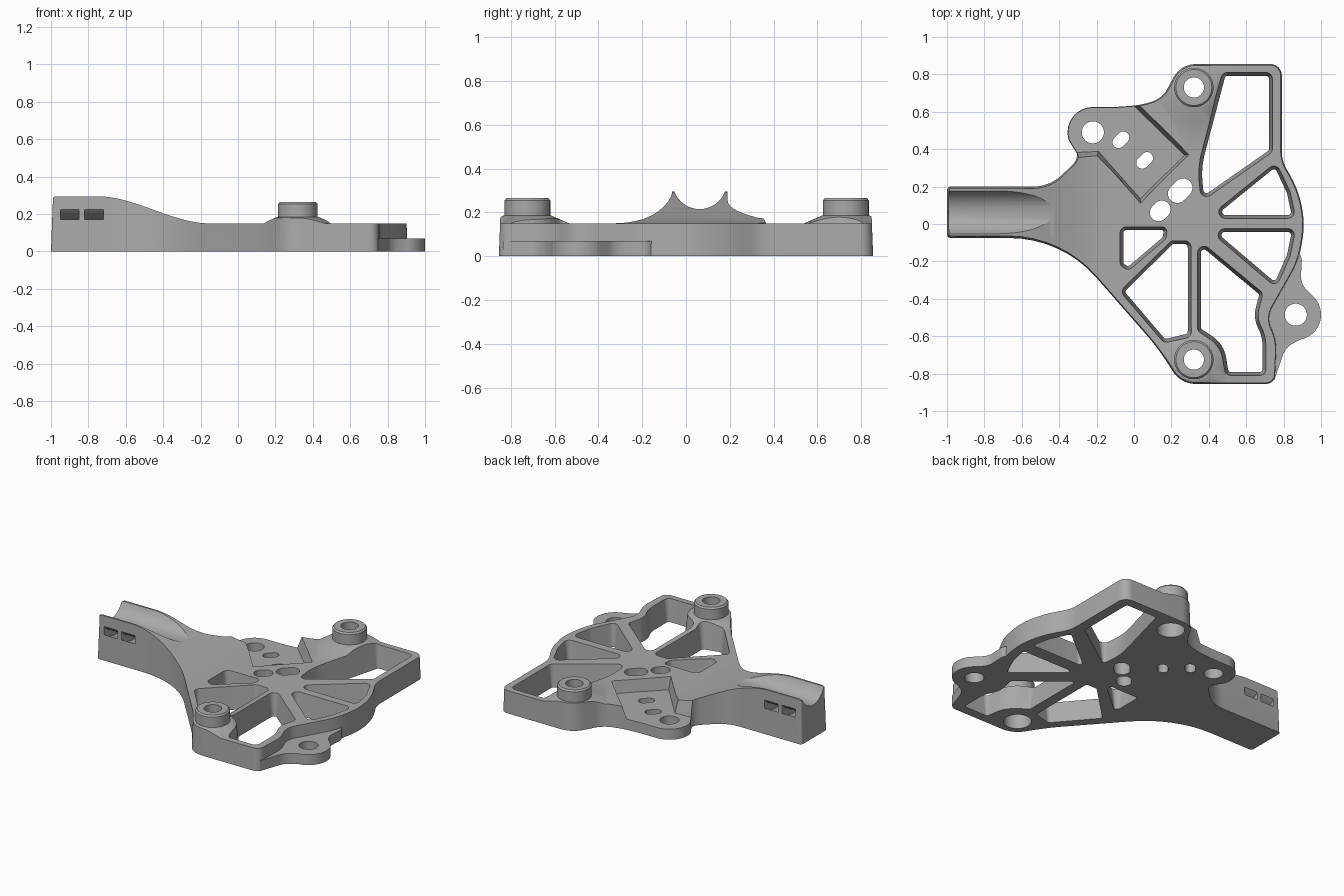
import bpy, bmesh, math
from mathutils import Matrix, Vector

cube = bpy.data.objects.get("Cube")
if cube:
    bpy.data.objects.remove(cube, do_unlink=True)

grey = bpy.data.materials.new("machined grey")
grey.use_nodes = True
COLOUR = (0.4, 0.4, 0.4, 1)
grey.diffuse_color = COLOUR
grey.node_tree.nodes["Principled BSDF"].inputs["Base Color"].default_value = COLOUR


def arc(cx, cy, r, a0, a1, n=24):
    """Points on an arc, angles in degrees."""
    angles = [math.radians(a0 + (a1 - a0) * i / n) for i in range(n + 1)]
    return [(cx + r * math.cos(a), cy + r * math.sin(a)) for a in angles]


def fixed(points):
    """Mark points that rounded() must leave alone."""
    return [(x, y, 0) for x, y in points]


def rounded(points, radius=0.035, steps=8):
    """Fillet each corner; an optional third value is the tangent length."""
    out = []
    for i, p in enumerate(points):
        c = Vector(p[:2])
        a = Vector(points[i - 1][:2]) - c
        b = Vector(points[(i + 1) % len(points)][:2]) - c
        half = a.angle(b) / 2
        t = p[2] if len(p) > 2 else radius / math.tan(half)
        if t == 0:
            out.append(p[:2])
            continue
        t = min(t, 0.48 * a.length, 0.48 * b.length)
        start, end, weight = c + a.normalized() * t, c + b.normalized() * t, math.sin(half)
        for s in range(steps + 1):
            u = s / steps
            k0, k1, k2 = (1 - u) ** 2, 2 * weight * u * (1 - u), u * u
            out.append(tuple((start * k0 + c * k1 + end * k2) / (k0 + k1 + k2)))
    return out


def counter_clockwise(pts):
    area = sum(pts[i - 1][0] * p[1] - p[0] * pts[i - 1][1] for i, p in enumerate(pts))
    return pts if area > 0 else pts[::-1]


def inset(pts, d):
    """Move a counter-clockwise loop inwards by d."""
    out = []
    for i, p in enumerate(pts):
        a, b = pts[i - 1], pts[(i + 1) % len(pts)]
        tx, ty = b[0] - a[0], b[1] - a[1]
        length = math.hypot(tx, ty)
        out.append((p[0] - ty / length * d, p[1] + tx / length * d))
    return out


def finish(bm, name):
    mesh = bpy.data.meshes.new(name)
    bm.to_mesh(mesh)
    bm.free()
    mesh.materials.append(grey)
    ob = bpy.data.objects.new(name, mesh)
    bpy.context.collection.objects.link(ob)
    return ob


def prism(name, pts, z0, z1, low=0, high=0, matrix=Matrix()):
    """Extrude a loop with outward faces; low and high inset its two ends."""
    pts = counter_clockwise(pts)
    bm = bmesh.new()
    base = [bm.verts.new((x, y, z0)) for x, y in inset(pts, low)]
    top = [bm.verts.new((x, y, z1)) for x, y in inset(pts, high)]
    bm.faces.new(base[::-1])
    bm.faces.new(top)
    for i in range(len(pts)):
        bm.faces.new((base[i - 1], base[i], top[i], top[i - 1]))
    bm.transform(matrix)
    return finish(bm, name)


def frustum(name, x, y, z0, z1, r0, r1):
    ring = arc(x, y, r0, 0, 360, 48)[:-1]
    return prism(name, ring, z0, z1, high=r0 - r1)


def combine(target, other, operation):
    """Apply a boolean, keeping the earlier mesh if the result is empty."""
    before = target.data.copy()
    mod = target.modifiers.new("combine", "BOOLEAN")
    mod.operation, mod.object, mod.solver = operation, other, "EXACT"
    bpy.context.view_layer.objects.active = target
    bpy.ops.object.modifier_apply(modifier=mod.name)
    if not target.data.polygons:
        target.data = before
    bpy.data.objects.remove(other, do_unlink=True)


BOSSES = [(0.32, 0.73), (0.32, -0.725)]
TABS = [(-0.22, 0.49), (0.865, -0.485)]
ALONG_Y = Matrix.Rotation(math.pi / 2, 4, "X")
ALONG_X = Matrix(((0, 0, 1, 0), (1, 0, 0, 0), (0, 1, 0, 0), (0, 0, 0, 1)))

# Side profile: tall arm easing down to the plate
profile = [(-1.02, -0.1), (-1.02, 0.2), (-1.0, 0.27), (-0.993, 0.287), (-0.975, 0.295)]
for i in range(25):
    u = i / 24
    profile.append((-0.75 + 0.6 * u, 0.295 - 0.145 * u * u * (3 - 2 * u)))
profile += [(1.2, 0.15), (1.2, -0.1)]
body = prism("bracket_body", profile, -1.3, 1.3, matrix=ALONG_Y)

# Sloped mounds under the bosses
for x, y in BOSSES:
    combine(body, frustum("mound", x, y, 0.05, 0.185, 0.42, 0.11), "UNION")

# Plan outline of arm, plate and upper tab
outline = [(-1, -0.075, 0.02), (-0.387, -0.075, 0.28), (0.13, -0.665, 0.1),
           (0.25, -0.855, 0.08), (0.755, -0.855, 0.05), (0.765, -0.62, 0.08),
           (0.71, -0.5, 0.08), (0.8, -0.34, 0.05), (0.88, -0.2, 0.1), (0.915, 0, 0.1),
           (0.88, 0.18, 0.1), (0.79, 0.34, 0.05), (0.79, 0.855, 0.06),
           (0.25, 0.855, 0.08), (0.15, 0.67, 0.12), (0.03, 0.635, 0.05), (-0.1, 0.625, 0.05)]
outline += fixed(arc(*TABS[0], 0.135, 90, 200))
outline += [(-0.3, 0.37, 0.04), (-0.315, 0.33, 0.02), (-0.45, 0.2, 0.17), (-1, 0.2, 0.02)]
combine(body, prism("outline", rounded(outline), 0, 0.32, high=0.012), "INTERSECT")

# Pocket with sloping walls around the upper tab
pocket = [(0.035, 0.105), (0.3, 0.372), (-0.05, 0.72), (-0.6, 0.8), (-0.6, 0.35),
          (-0.2, 0.36)]
combine(body, prism("pocket", pocket, 0.07, 0.34, low=0.03, high=-0.05), "DIFFERENCE")

# Low tab on the side rim
tab = [(0.69, -0.8, 0), (0.75, -0.835, 0), (0.81, -0.66, 0.08)]
tab += fixed(arc(*TABS[1], 0.135, -80, 45))
tab += [(0.89, -0.32, 0.08), (0.9, -0.15, 0.05), (0.69, -0.1, 0)]
combine(body, prism("low_tab", rounded(tab), 0, 0.07), "UNION")

# Raised bosses with chamfered rims
for x, y in BOSSES:
    combine(body, frustum("boss", x, y, 0.1, 0.255, 0.105, 0.105), "UNION")
    combine(body, frustum("boss_rim", x, y, 0.255, 0.265, 0.105, 0.096), "UNION")

# Drafted windows between the spokes
windows = [
    [(0.475, 0.81), (0.74, 0.81), (0.74, 0.385), (0.36, 0.12), (0.34, 0.3, 0.1)],
    [(0.39, 0.03), (0.865, 0.03), (0.835, 0.17), (0.76, 0.33)],
    [(0.39, -0.025), (0.865, -0.025), (0.835, -0.17), (0.76, -0.34)],
    [(0.34, -0.08), (0.69, -0.37), (0.655, -0.5, 0.08), (0.705, -0.6, 0.08),
     (0.705, -0.81), (0.49, -0.81), (0.465, -0.65, 0.1), (0.34, -0.57)],
    [(0.305, -0.09), (0.2, -0.09), (-0.075, -0.36), (0.16, -0.635), (0.305, -0.6)],
    [(-0.075, -0.015), (0.18, -0.015), (0.17, -0.08), (-0.03, -0.25), (-0.075, -0.22)],
]
for pts in windows:
    combine(body, prism("window", rounded(pts), -0.02, 0.4, low=0.02, high=-0.03),
            "DIFFERENCE")


def slot(x, y, half, r, angle):
    """Outline of a round-ended slot."""
    a = math.radians(angle)
    dx, dy = half * math.cos(a), half * math.sin(a)
    return (arc(x + dx, y + dy, r, angle - 90, angle + 90, 12)
            + arc(x - dx, y - dy, r, angle + 90, angle + 270, 12))


# Small slots in the hub and in the pocket floor
for x, y, half, r in [(0.14, 0.07, 0.012, 0.047), (0.247, 0.178, 0.022, 0.05),
                      (-0.07, 0.45, 0.018, 0.032), (0.057, 0.34, 0.018, 0.032)]:
    combine(body, prism("slot", slot(x, y, half, r, 45), -0.02, 0.3), "DIFFERENCE")

# Tab holes, and boss holes counterbored from below
for x, y in TABS:
    combine(body, frustum("tab_hole", x, y, -0.1, 0.2, 0.059, 0.059), "DIFFERENCE")
for x, y in BOSSES:
    combine(body, frustum("boss_hole", x, y, -0.1, 0.4, 0.054, 0.054), "DIFFERENCE")
    combine(body, frustum("counterbore", x, y, -0.1, 0.1, 0.085, 0.085), "DIFFERENCE")

# Round trough along the arm, with strap slots curving beneath it
AXIS = (0.0625, 0.338)
trough = arc(*AXIS, 0.123, 0, 360, 64)[:-1]
combine(body, prism("trough", trough, -1.1, -0.2, matrix=ALONG_X), "DIFFERENCE")
strap = arc(*AXIS, 0.213, 190, 350) + arc(*AXIS, 0.172, 350, 190)
for x in (-0.95, -0.82):
    combine(body, prism("strap_slot", strap, x, x + 0.1, matrix=ALONG_X), "DIFFERENCE")

bpy.ops.object.select_all(action="DESELECT")
body.select_set(True)
bpy.context.view_layer.objects.active = body
bpy.ops.object.shade_smooth_by_angle(angle=math.radians(25))
